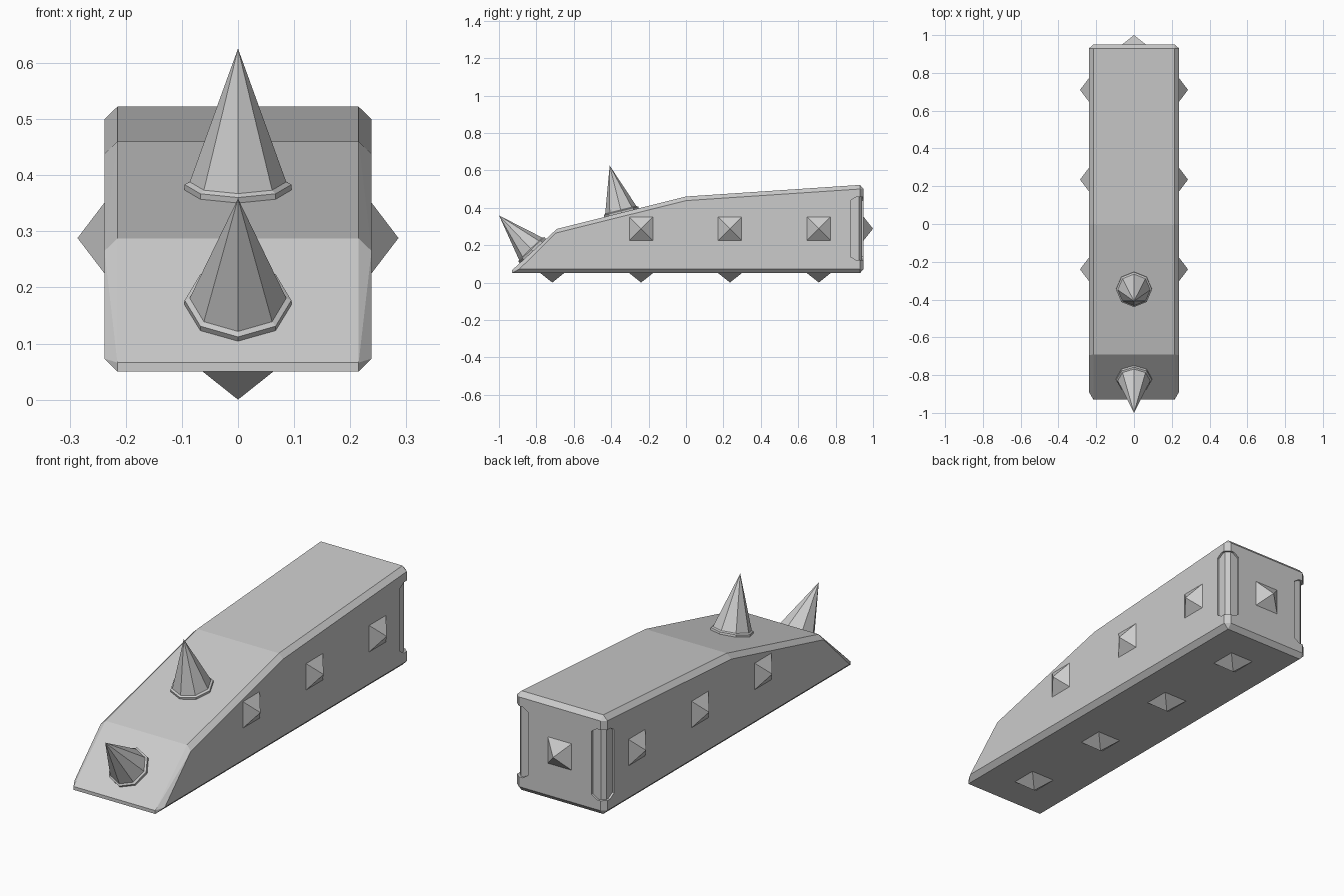
import bpy, bmesh, math
from mathutils import Vector

if "Cube" in bpy.data.objects:
    bpy.data.objects.remove(bpy.data.objects["Cube"])


def make_object(name, bm):
    bmesh.ops.recalc_face_normals(bm, faces=bm.faces)
    mesh = bpy.data.meshes.new(name)
    bm.to_mesh(mesh)
    bm.free()
    obj = bpy.data.objects.new(name, mesh)
    bpy.context.collection.objects.link(obj)
    return obj


def loft(name, rings):
    """Join rings of points into a closed skin; a one-point ring is a tip."""
    bm = bmesh.new()
    rows = [[bm.verts.new(p) for p in ring] for ring in rings]
    n = len(rows[0])
    for a, b in zip(rows, rows[1:]):
        for i in range(n):
            j = (i + 1) % n
            if len(b) == 1:
                bm.faces.new((a[i], a[j], b[0]))
            else:
                bm.faces.new((a[i], a[j], b[j], b[i]))
    bm.faces.new(rows[0])
    if len(rows[-1]) > 1:
        bm.faces.new(rows[-1])
    return make_object(name, bm)


def spike(name, base, axis, profile, sides, turn=0.0):
    """Faceted spike: profile lists (radius, height) along the axis."""
    base, d = Vector(base), Vector(axis).normalized()
    u = d.cross(Vector((0, 1, 0) if abs(d.x) > 0.9 else (1, 0, 0))).normalized()
    v = d.cross(u)
    rings = []
    for r, h in profile:
        if r == 0:
            rings.append([base + d * h])
        else:
            angles = [turn + 2 * math.pi * i / sides for i in range(sides)]
            rings.append([base + d * h + (u * math.cos(a) + v * math.sin(a)) * r
                          for a in angles])
    return loft(name, rings)


# Wedge body: full profile, with an inset profile at the sides for the chamfer
centre_profile = [(-0.93, 0.05), (-0.93, 0.066), (-0.69, 0.287), (0, 0.46),
                  (0.93, 0.522), (0.95, 0.50), (0.95, 0.073), (0.93, 0.05)]
side_profile = [(-0.89, 0.073), (-0.695, 0.265), (0, 0.438), (0.93, 0.50), (0.93, 0.073)]
bm = bmesh.new()
for s in (-1, 1):
    for x, profile in ((0.215, centre_profile), (0.238, side_profile)):
        for y, z in profile:
            bm.verts.new((s * x, y, z))
bmesh.ops.convex_hull(bm, input=bm.verts[:])
bmesh.ops.dissolve_limit(bm, angle_limit=math.radians(1), verts=bm.verts[:], edges=bm.edges[:])
body = make_object("wedge_body", bm)

# Shallow recesses wrapped round the two rear corners
# Stations: inner x, inner y, outer x, outer y, end inset
stations = [(0.228, 0.88, 0.27, 0.88, 0.018), (0.228, 0.91, 0.27, 0.91, 0),
            (0.228, 0.925, 0.27, 0.96, 0), (0.210, 0.94, 0.25, 0.98, 0),
            (0.195, 0.94, 0.195, 0.98, 0), (0.168, 0.94, 0.168, 0.98, 0.018)]
for s in (-1, 1):
    rings = []
    for xi, yi, xo, yo, e in stations:
        lo, hi = 0.12 + e, 0.457 - e
        rings.append([(s * xi, yi, lo), (s * xo, yo, lo), (s * xo, yo, hi), (s * xi, yi, hi)])
    cutter = loft("corner_cutter", rings)
    cutter.hide_render = True
    mod = body.modifiers.new("corner_recess", 'BOOLEAN')
    mod.operation = 'DIFFERENCE'
    mod.solver = 'EXACT'
    mod.object = cutter
    bpy.context.view_layer.objects.active = body
    bpy.ops.object.modifier_apply(modifier=mod.name)
    bpy.data.objects.remove(cutter)

# Pyramid studs on the sides, underside and rear
stud = [(0.063 * math.sqrt(2), -0.002), (0.063 * math.sqrt(2), 0), (0, 0.048)]
for y in (-0.24, 0.235, 0.71):
    for s, side in ((-1, "left"), (1, "right")):
        spike(side + "_stud", (s * 0.238, y, 0.288), (s, 0, 0), stud, 4, math.pi / 4)
for y in (-0.715, -0.24, 0.235, 0.71):
    spike("bottom_stud", (0, y, 0.05), (0, 0, -1), stud[:2] + [(0, 0.05)], 4, math.pi / 4)
spike("rear_stud", (0, 0.95, 0.288), (0, 1, 0), stud[:2] + [(0, 0.05)], 4, math.pi / 4)

# Tall eight-sided horns with a flange at the base
horn = [(0.095, -0.01), (0.095, 0.010), (0.086, 0.015), (0, 0.26)]
spike("upper_horn", (0, -0.345, 0.3735), (0, -0.243, 0.97), horn, 8)
spike("nose_horn", (0, -0.82, 0.17), (0, -0.69, 0.725), horn, 8)
